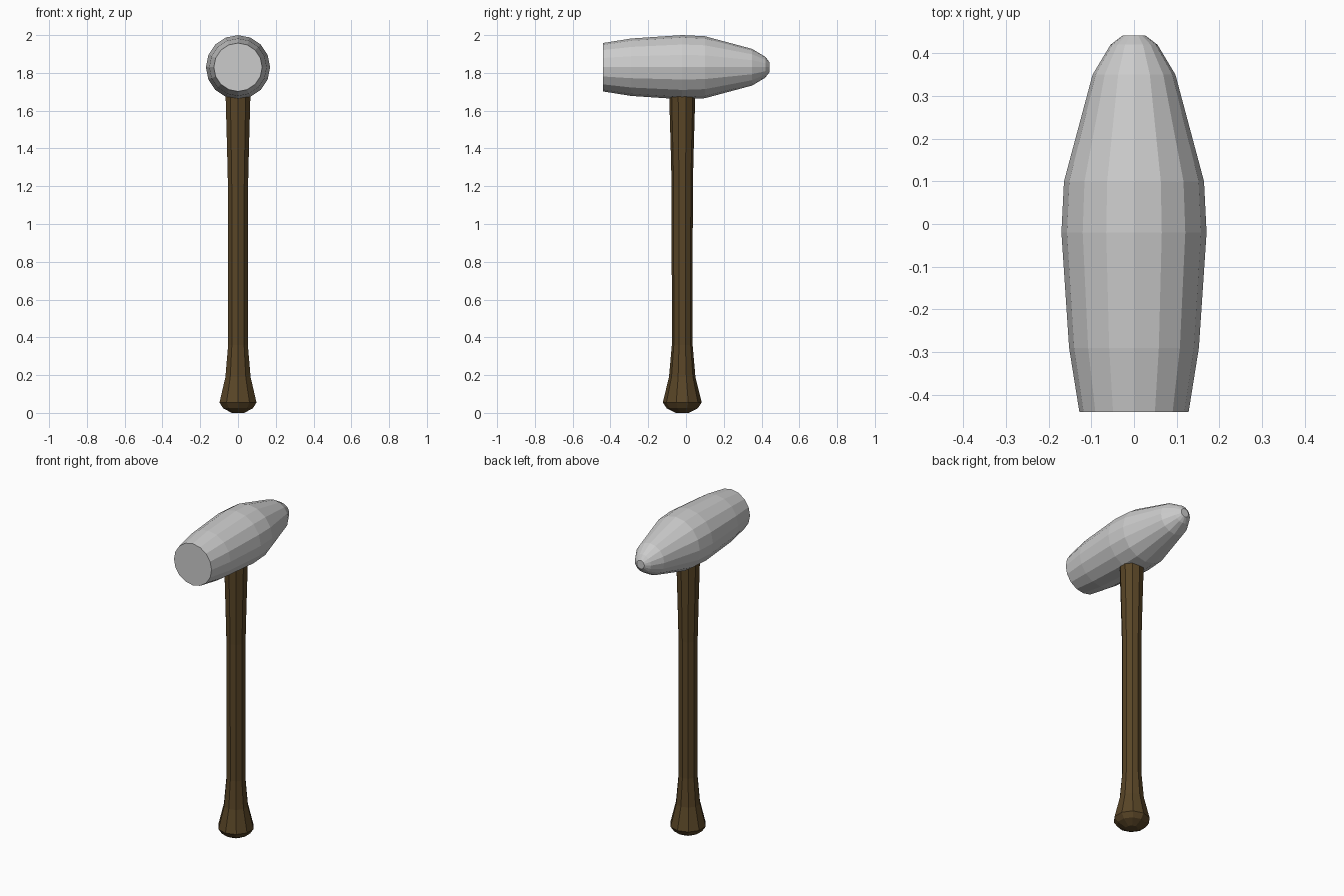
import bpy, bmesh
from math import sin, cos, pi
from mathutils import Vector

if "Cube" in bpy.data.objects:
    bpy.data.objects.remove(bpy.data.objects["Cube"])


def lathe(name, profile, sides, origin, axis, side_dir, colour=None):
    """Closed faceted solid turned round an axis; profile = (distance, radius)."""
    axis, u = Vector(axis), Vector(side_dir)
    v = axis.cross(u)
    bm = bmesh.new()
    rings = []
    for d, r in profile:
        rings.append([bm.verts.new(Vector(origin) + axis * d
                                   + u * r * cos(2 * pi * i / sides)
                                   + v * r * sin(2 * pi * i / sides))
                      for i in range(sides)])
    for a, b in zip(rings, rings[1:]):
        for i in range(sides):
            j = (i + 1) % sides
            bm.faces.new((a[i], a[j], b[j], b[i]))
    bm.faces.new(rings[0][::-1])
    bm.faces.new(rings[-1])
    bmesh.ops.recalc_face_normals(bm, faces=bm.faces[:])
    mesh = bpy.data.meshes.new(name)
    bm.to_mesh(mesh)
    bm.free()
    obj = bpy.data.objects.new(name, mesh)
    bpy.context.collection.objects.link(obj)
    if colour:
        mat = bpy.data.materials.new(name + "_material")
        mat.diffuse_color = colour
        mat.use_nodes = True
        mat.node_tree.nodes["Principled BSDF"].inputs["Base Color"].default_value = mat.diffuse_color
        mesh.materials.append(mat)
    return obj


# Steel head: flat striking face at the front, tapered nose at the back
lathe("hammer_head",
      [(-0.44, 0.128), (-0.29, 0.152), (-0.02, 0.17), (0.10, 0.164),
       (0.35, 0.097), (0.42, 0.055), (0.442, 0.026)],
      16, (0, 0, 1.83), (0, 1, 0), (0, 0, 1))

# Wooden handle with a flared knob at the bottom
lathe("handle",
      [(0, 0.035), (0.025, 0.083), (0.055, 0.103), (0.19, 0.070),
       (0.36, 0.055), (1.2, 0.056), (1.4, 0.061), (1.68, 0.069), (1.76, 0.070)],
      10, (0, -0.02, 0), (0, 0, 1), (0, -1, 0), (0.10, 0.06, 0.02, 1))
